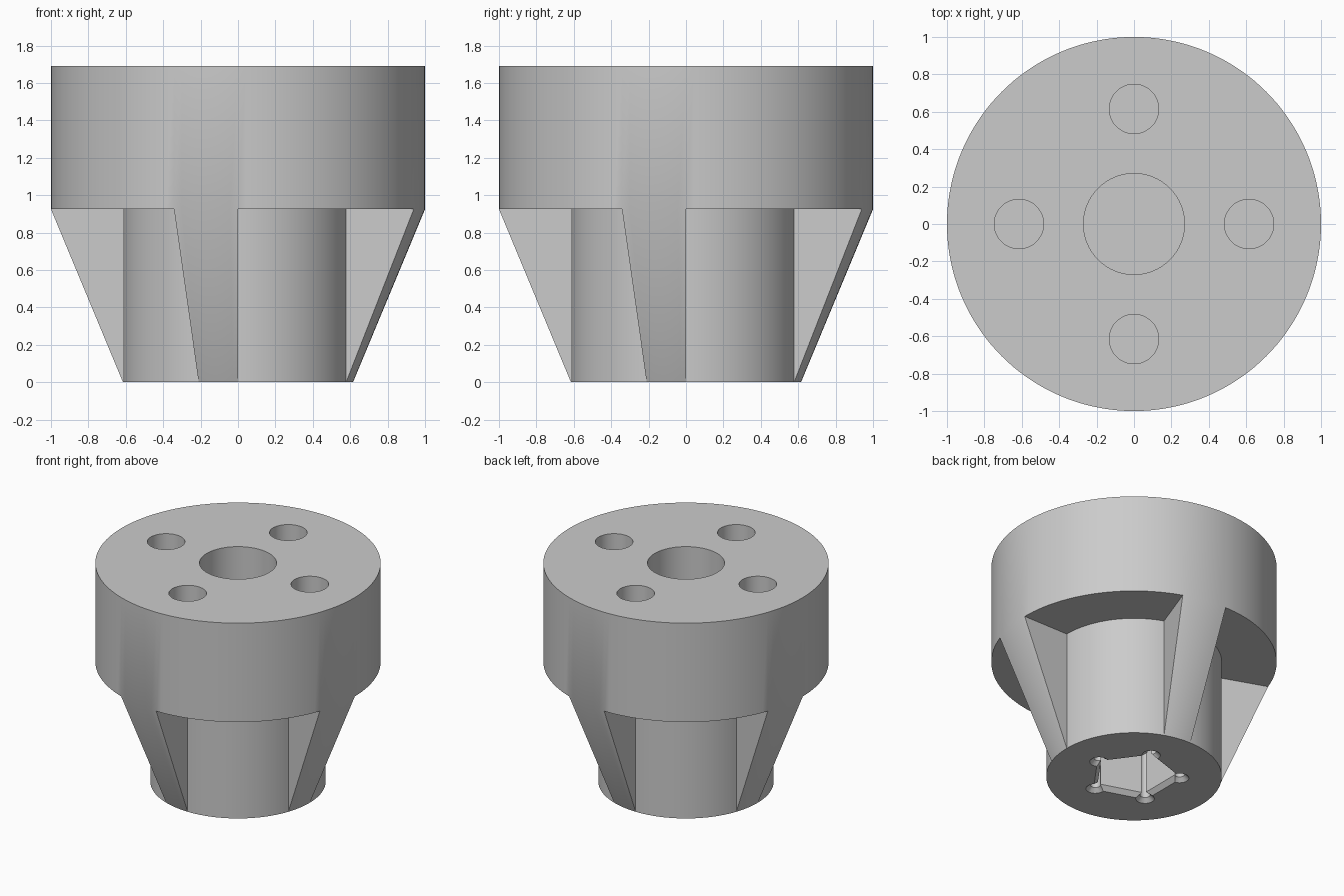
import bpy, bmesh, math
from mathutils import Matrix

if "Cube" in bpy.data.objects:
    bpy.data.objects.remove(bpy.data.objects["Cube"], do_unlink=True)

HEAD_R, STEM_R = 1.0, 0.615
SHOULDER_Z, TOP_Z = 0.925, 1.69
STEP = 2.5          # degrees per facet
RIB_ANGLE = 20      # each rib is a sector of a cone

grey = bpy.data.materials.new("plain grey")
grey.use_nodes = True
colour = (0.6, 0.6, 0.6, 1)
grey.diffuse_color = colour
grey.node_tree.nodes["Principled BSDF"].inputs["Base Color"].default_value = colour


def new_object(name, bm):
    bmesh.ops.remove_doubles(bm, verts=bm.verts, dist=1e-5)
    bmesh.ops.recalc_face_normals(bm, faces=bm.faces)
    mesh = bpy.data.meshes.new(name)
    bm.to_mesh(mesh)
    bm.free()
    mesh.materials.append(grey)
    obj = bpy.data.objects.new(name, mesh)
    bpy.context.collection.objects.link(obj)
    return obj


def polar(r, degrees, z):
    a = math.radians(degrees)
    return (r * math.cos(a), r * math.sin(a), z)


# Body: head, stem and four tapered ribs as one closed surface
bm = bmesh.new()


def face(points):
    bm.faces.new([bm.verts.new(p) for p in points])


foot, inner = (STEM_R, 0), (STEM_R, SHOULDER_Z)
rim, top = (HEAD_R, SHOULDER_Z), (HEAD_R, TOP_Z)
count = round(360 / STEP)
for i in range(count):
    a, b = i * STEP, ((i + 1) % count) * STEP
    in_rib = (i * STEP) % 90 >= 90 - RIB_ANGLE
    profile = [foot, rim, top] if in_rib else [foot, inner, rim, top]
    for (r0, z0), (r1, z1) in zip(profile, profile[1:]):
        face([polar(r0, a, z0), polar(r0, b, z0), polar(r1, b, z1), polar(r1, a, z1)])
for quarter in range(0, 360, 90):
    for side in (quarter, quarter + 90 - RIB_ANGLE):
        face([polar(r, side, z) for r, z in (foot, rim, inner)])
for r, z in (foot, top):
    face([polar(r, i * STEP, z) for i in range(count)])
body = new_object("socket_body", bm)


def cut(x, y, z0, z1, r0, r1, sides):
    """Subtract a prism or frustum standing at x, y with a corner towards +x."""
    cutter_bm = bmesh.new()
    bmesh.ops.create_cone(cutter_bm, cap_ends=True, segments=sides,
                          radius1=r0, radius2=r1, depth=z1 - z0)
    # Point the first corner along +x
    first = max(cutter_bm.verts, key=lambda v: v.co.x).co
    turn = Matrix.Rotation(-math.atan2(first.y, first.x), 4, "Z")
    place = Matrix.Translation((x, y, (z0 + z1) / 2))
    bmesh.ops.transform(cutter_bm, matrix=place @ turn, verts=cutter_bm.verts)
    cutter = new_object("cutter", cutter_bm)
    cutter.hide_render = True
    mod = body.modifiers.new("cut", "BOOLEAN")
    mod.operation, mod.solver, mod.object = "DIFFERENCE", "EXACT", cutter
    bpy.context.view_layer.objects.active = body
    bpy.ops.object.modifier_apply(modifier=mod.name)
    bpy.data.objects.remove(cutter, do_unlink=True)


# Centre bore and four blind holes in the top
cut(0, 0, 1.42, 1.8, 0.27, 0.27, 64)
for angle in range(0, 360, 90):
    x, y, _ = polar(0.615, angle, 0)
    cut(x, y, 1.25, 1.8, 0.132, 0.132, 48)

# Five-sided socket with a chamfered mouth and round corner reliefs
cut(0, 0, -0.1, 0.9, 0.30, 0.30, 5)
cut(0, 0, -0.035, 0.035, 0.37, 0.30, 5)
for k in range(5):
    x, y, _ = polar(0.32, 72 * k, 0)
    cut(x, y, -0.1, 0.89, 0.036, 0.036, 20)
    cut(x, y, -0.03, 0.03, 0.096, 0.036, 20)

# Smooth shading with crisp edges
bpy.ops.object.select_all(action="DESELECT")
body.select_set(True)
bpy.context.view_layer.objects.active = body
bpy.ops.object.shade_smooth_by_angle(angle=math.radians(30))
